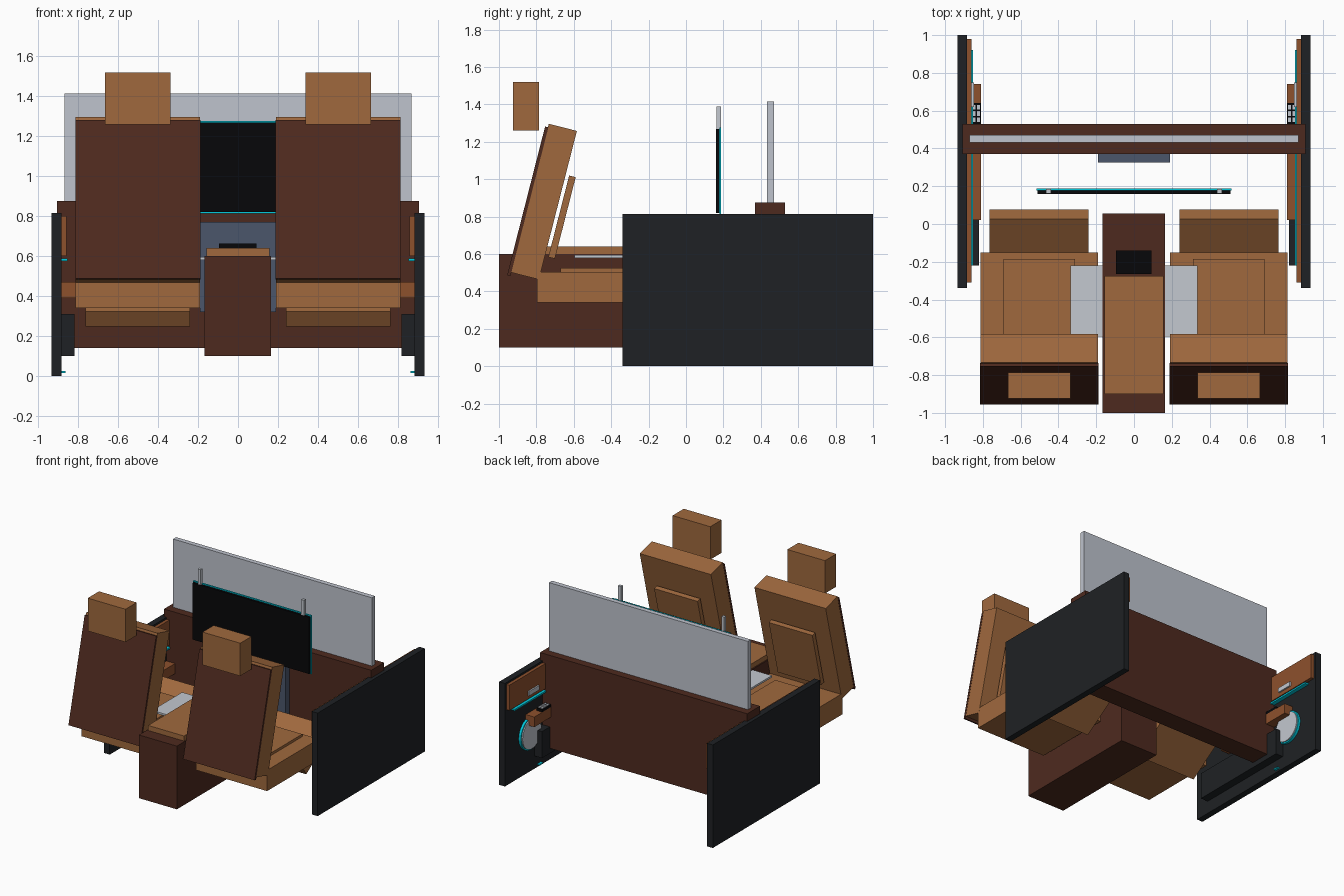
import bpy
import math
from mathutils import Vector

if "Cube" in bpy.data.objects:
    bpy.data.objects.remove(bpy.data.objects["Cube"])


def material(name, r, g, b):
    m = bpy.data.materials.new(name)
    # picture colours turned into linear values
    m.diffuse_color = (r ** 2.2, g ** 2.2, b ** 2.2, 1)
    m.use_nodes = True
    m.node_tree.nodes["Principled BSDF"].inputs["Base Color"].default_value = m.diffuse_color
    return m


TAN = material("tan_leather", 0.62, 0.41, 0.25)
BROWN = material("dark_brown", 0.31, 0.18, 0.14)
WOOD = material("wood_trim", 0.55, 0.32, 0.19)
DARK = material("charcoal", 0.14, 0.15, 0.16)
BLACK = material("black", 0.06, 0.06, 0.07)
SLATE = material("slate", 0.30, 0.34, 0.42)
SILVER = material("silver", 0.76, 0.78, 0.81)
GLASS = material("glass", 0.74, 0.76, 0.80)
CYAN = material("cyan_glow", 0.0, 0.80, 0.88)


def finish(name, mat):
    ob = bpy.context.object
    ob.name = name
    ob.data.materials.append(mat)
    return ob


def centred_box(name, centre, size, mat, tilt=0.0):
    bpy.ops.mesh.primitive_cube_add(size=1, location=centre, rotation=(tilt, 0, 0))
    ob = finish(name, mat)
    ob.scale = size
    return ob


def box(name, xs, ys, zs, mat):
    lo, hi = Vector((xs[0], ys[0], zs[0])), Vector((xs[1], ys[1], zs[1]))
    size = hi - lo
    return centred_box(name, (lo + hi) / 2, [abs(v) for v in size], mat)


def disc(name, centre, radius, depth, mat):
    bpy.ops.mesh.primitive_cylinder_add(vertices=32, radius=radius, depth=depth,
                                        location=centre, rotation=(0, math.pi / 2, 0))
    finish(name, mat)
    bpy.ops.object.shade_smooth_by_angle()


# Dashboard, centre stack and windscreen
box("dashboard", (-0.907, 0.907), (0.37, 0.53), (0.14, 0.875), BROWN)
box("centre_stack", (-0.19, 0.19), (0.325, 0.37), (0.32, 0.77), SLATE)
box("windscreen", (-0.87, 0.87), (0.432, 0.47), (0.875, 1.415), GLASS)

# Hanging screen with glowing rim and hanger posts
box("hanging_screen", (-0.51, 0.51), (0.16, 0.178), (0.82, 1.268), BLACK)
box("screen_glow_rim", (-0.517, 0.517), (0.178, 0.188), (0.812, 1.277), CYAN)

# Centre console
box("console", (-0.167, 0.165), (-1.0, 0.055), (0.10, 0.60), BROWN)
box("console_armrest", (-0.157, 0.157), (-0.90, -0.275), (0.60, 0.64), TAN)
box("console_control", (-0.095, 0.093), (-0.265, -0.14), (0.60, 0.663), BLACK)

TILT = -0.25  # seat back recline
for s, side in ((-1, "left"), (1, "right")):
    def mbox(name, xs, ys, zs, mat):
        return box(f"{side}_{name}", sorted((s * xs[0], s * xs[1])), ys, zs, mat)

    # Screen hanger and console side tray
    mbox("screen_hanger", (0.44, 0.465), (0.162, 0.186), (1.25, 1.39), SILVER)
    mbox("tray", (0.16, 0.335), (-0.595, -0.22), (0.58, 0.595), SILVER)

    # Seat
    cx = s * 0.502
    mbox("seat_base", (0.19, 0.813), (-0.797, -0.15), (0.34, 0.505), TAN)
    mbox("seat_cushion", (0.312, 0.692), (-0.67, -0.185), (0.505, 0.525), TAN)
    centred_box(f"{side}_seat_back", (cx, -0.76, 0.88), (0.623, 0.155, 0.82), TAN, TILT)
    centred_box(f"{side}_back_shell", (cx, -0.846, 0.882), (0.626, 0.018, 0.82), BROWN, TILT)
    centred_box(f"{side}_lumbar_pad", (cx, -0.663, 0.797), (0.38, 0.036, 0.45), TAN, TILT)
    mbox("headrest", (0.337, 0.667), (-0.925, -0.785), (1.26, 1.52), TAN)
    # Raised leg rest
    centred_box(f"{side}_leg_rest", (cx, -0.105, 0.39), (0.524, 0.38, 0.09), TAN, math.radians(34))

    # Door panel with trim, glow strip, armrest and pocket
    mbox("door", (0.885, 0.935), (-0.34, 1.0), (0.0, 0.815), DARK)
    mbox("door_trim", (0.86, 0.885), (-0.31, 0.98), (0.60, 0.80), WOOD)
    mbox("door_glow_strip", (0.853, 0.885), (-0.22, 0.92), (0.575, 0.588), CYAN)
    mbox("door_armrest", (0.81, 0.885), (0.02, 0.74), (0.39, 0.47), WOOD)
    mbox("door_pocket", (0.82, 0.885), (-0.22, 0.63), (0.10, 0.31), DARK)
    mbox("door_handle", (0.848, 0.862), (0.62, 0.75), (0.63, 0.665), SILVER)

    # Window switches on the armrest
    mbox("switch_panel", (0.81, 0.86), (0.53, 0.64), (0.47, 0.49), BLACK)
    for i in range(2):
        for j in range(3):
            x, y = 0.824 + 0.022 * i, 0.553 + 0.032 * j
            mbox(f"switch_{i}_{j}", (x - 0.008, x + 0.008), (y - 0.012, y + 0.012),
                 (0.49, 0.497), SILVER)

    # Speaker with glowing ring
    disc(f"{side}_speaker_ring", (s * 0.876, 0.70, 0.31), 0.128, 0.02, CYAN)
    disc(f"{side}_speaker", (s * 0.872, 0.70, 0.31), 0.118, 0.03, SILVER)
    mbox("floor_light", (0.865, 0.885), (0.55, 0.59), (0.015, 0.025), CYAN)
